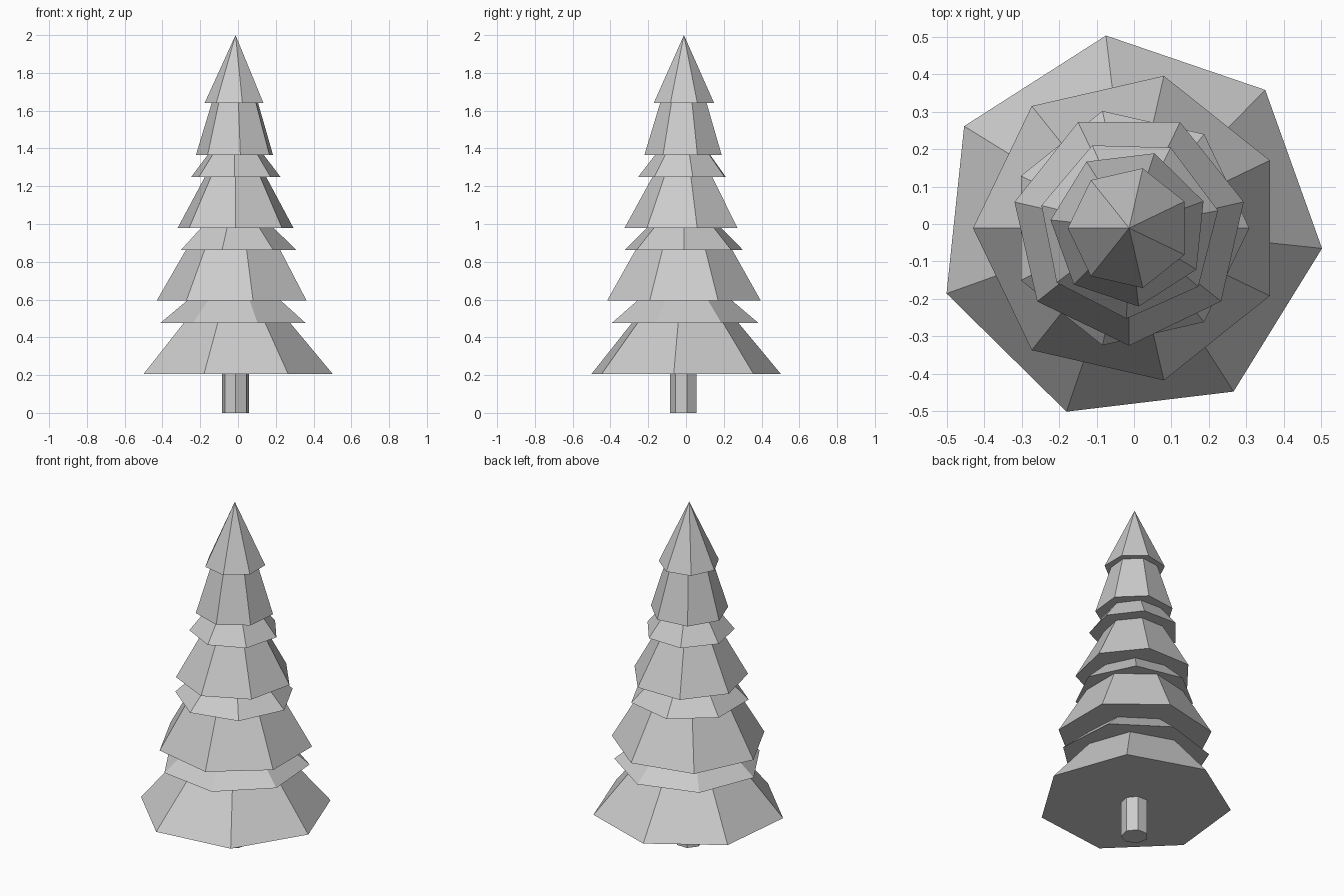
import bpy, bmesh
from math import cos, sin, radians, tau

if "Cube" in bpy.data.objects:
    bpy.data.objects.remove(bpy.data.objects["Cube"])

CX, CY, SIDES = -0.013, -0.011, 7


def frustum(name, z0, r0, z1, r1, phase):
    """Closed seven-sided frustum (or cone when r1 is 0), first corner at phase degrees."""
    bm = bmesh.new()

    def ring(z, r):
        return [bm.verts.new((CX + r * cos(radians(phase) + tau * i / SIDES),
                              CY + r * sin(radians(phase) + tau * i / SIDES), z))
                for i in range(SIDES)]

    low = ring(z0, r0)
    bm.faces.new(low[::-1])
    if r1 > 0:
        high = ring(z1, r1)
        bm.faces.new(high)
    else:
        high = [bm.verts.new((CX, CY, z1))] * SIDES
    for i in range(SIDES):
        j = (i + 1) % SIDES
        if r1 > 0:
            bm.faces.new((low[i], low[j], high[j], high[i]))
        else:
            bm.faces.new((low[i], low[j], high[i]))
    mesh = bpy.data.meshes.new(name)
    bm.to_mesh(mesh)
    bm.free()
    obj = bpy.data.objects.new(name, mesh)
    bpy.context.collection.objects.link(obj)
    return obj


# Trunk
frustum("trunk", 0.0, 0.073, 0.21, 0.073, 12.9)

# Foliage tiers: base height, base radius, radius at the next tier, rotation
tiers = [
    (0.205, 0.518, 0.292, -6.0),
    (0.475, 0.400, 0.257, -21.6),
    (0.595, 0.417, 0.263, 180.0),
    (0.862, 0.321, 0.202, 0.0),
    (0.980, 0.314, 0.166, 12.9),
    (1.250, 0.242, 0.153, 11.2),
    (1.365, 0.211, 0.127, 19.8),
    (1.640, 0.164, 0.0, 180.0),
]
for n, (z, r, top_r, phase) in enumerate(tiers):
    top = tiers[n + 1][0] if n + 1 < len(tiers) else 2.0
    if top_r > 0:
        # run each tier slightly up inside the next one
        lap = 0.015
        top_r -= (r - top_r) * lap / (top - z)
        top += lap
    frustum(f"foliage_tier_{n + 1}", z, r, top, top_r, phase)
